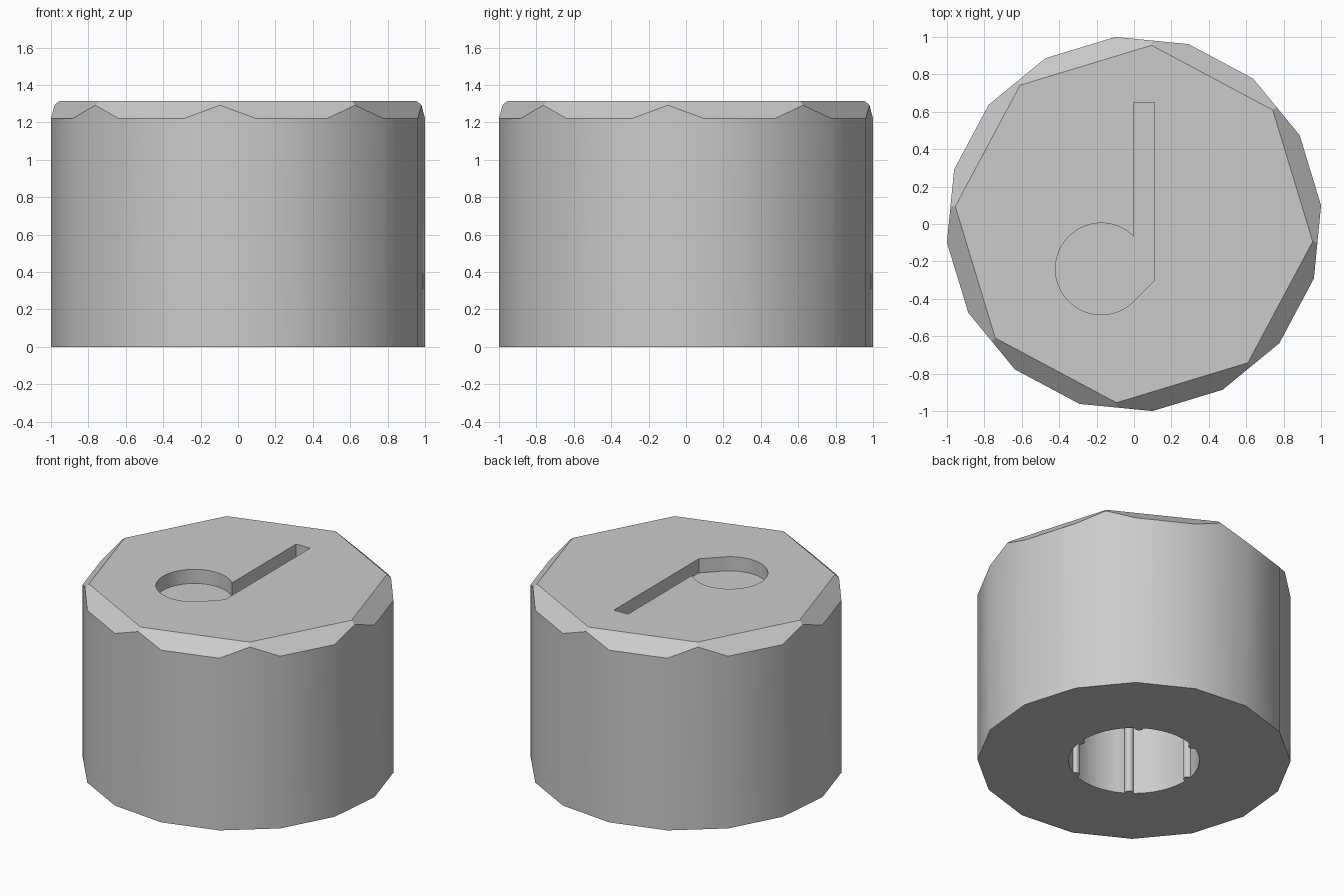
import bpy, bmesh
from math import radians, cos, sin, pi
from mathutils import Vector

HEIGHT, SHOULDER = 1.315, 1.22
RADIUS, CROWN_RADIUS = 1.005, 0.96
TWIST = radians(-5.6)
STEP = pi / 8
BORE_RADIUS, RIB_RADIUS, BORE_DEPTH = 0.42, 0.03, 0.95
POCKET_DEPTH = 0.1

default_cube = bpy.data.objects.get("Cube")
if default_cube:
    bpy.data.objects.remove(default_cube, do_unlink=True)

grey = bpy.data.materials.new("plain grey")
grey.use_nodes = True
colour = (0.6, 0.6, 0.6, 1)
grey.diffuse_color = colour
grey.node_tree.nodes["Principled BSDF"].inputs["Base Color"].default_value = colour


def polar(radius, angle, centre=(0, 0)):
    return Vector((centre[0] + radius * cos(angle), centre[1] + radius * sin(angle)))


def arc(radius, start, end, count, centre=(0, 0)):
    return [polar(radius, start + (end - start) * i / count, centre) for i in range(count + 1)]


def prism(outline, bottom, top):
    """Extrude a flat outline into a closed solid."""
    bm = bmesh.new()
    base = bm.faces.new([bm.verts.new((p.x, p.y, bottom)) for p in outline])
    extruded = bmesh.ops.extrude_face_region(bm, geom=[base], use_keep_orig=True)
    moved = [g for g in extruded["geom"] if isinstance(g, bmesh.types.BMVert)]
    bmesh.ops.translate(bm, verts=moved, vec=(0, 0, top - bottom))
    bmesh.ops.recalc_face_normals(bm, faces=bm.faces)
    return bm


def make_object(name, bm):
    mesh = bpy.data.meshes.new(name)
    bm.to_mesh(mesh)
    bm.free()
    mesh.materials.append(grey)
    obj = bpy.data.objects.new(name, mesh)
    bpy.context.collection.objects.link(obj)
    return obj


def carve(target, cutter):
    cutter.hide_render = True
    mod = target.modifiers.new(cutter.name, "BOOLEAN")
    mod.operation = "DIFFERENCE"
    mod.solver = "EXACT"
    mod.object = cutter
    bpy.context.view_layer.objects.active = target
    bpy.ops.object.modifier_apply(modifier=mod.name)
    bpy.data.objects.remove(cutter, do_unlink=True)


# Sixteen-sided body
body = prism([polar(RADIUS, TWIST + (i + 0.5) * STEP) for i in range(16)], 0, HEIGHT)

# Eight sloping flats on every other side, leaving an octagonal crown
rim = RADIUS * cos(STEP / 2)
crown = CROWN_RADIUS * cos(STEP)
for i in range(8):
    direction = polar(1, TWIST + (2 * i + 1) * STEP)
    rise, run = HEIGHT - SHOULDER, rim - crown
    normal = Vector((direction.x * rise, direction.y * rise, run)).normalized()
    point = Vector((direction.x * crown, direction.y * crown, HEIGHT))
    cut = bmesh.ops.bisect_plane(body, geom=body.verts[:] + body.edges[:] + body.faces[:],
                                 plane_co=point, plane_no=normal, clear_outer=True)
    edges = [g for g in cut["geom_cut"] if isinstance(g, bmesh.types.BMEdge)]
    bmesh.ops.holes_fill(body, edges=edges, sides=0)
bmesh.ops.recalc_face_normals(body, faces=body.faces)
knob = make_object("knob_body", body)

# Pointer pocket in the top: a round bowl with a straight stem
bowl = (-0.175, -0.24)
pocket = arc(0.245, radians(44), radians(316), 48, bowl)
pocket += [Vector(p) for p in ((0.11, -0.3), (0.11, 0.65), (0, 0.65))]
carve(knob, make_object("pointer_pocket", prism(pocket, HEIGHT - POCKET_DEPTH, HEIGHT + 0.2)))

# Shaft bore in the underside, with six rounded grip ribs
bore = []
half = RIB_RADIUS / BORE_RADIUS
for i in range(6):
    angle = TWIST + i * pi / 3
    centre = polar(BORE_RADIUS, angle)
    bore += arc(RIB_RADIUS, angle - pi / 2, angle - 3 * pi / 2, 8, centre)
    bore += arc(BORE_RADIUS, angle + half * 1.1, angle + pi / 3 - half * 1.1, 10)
carve(knob, make_object("shaft_bore", prism(bore, -0.2, BORE_DEPTH)))

# Soft sides with crisp edges
for obj in bpy.context.selected_objects:
    obj.select_set(False)
knob.select_set(True)
bpy.context.view_layer.objects.active = knob
bpy.ops.object.shade_smooth_by_angle(angle=radians(30))
